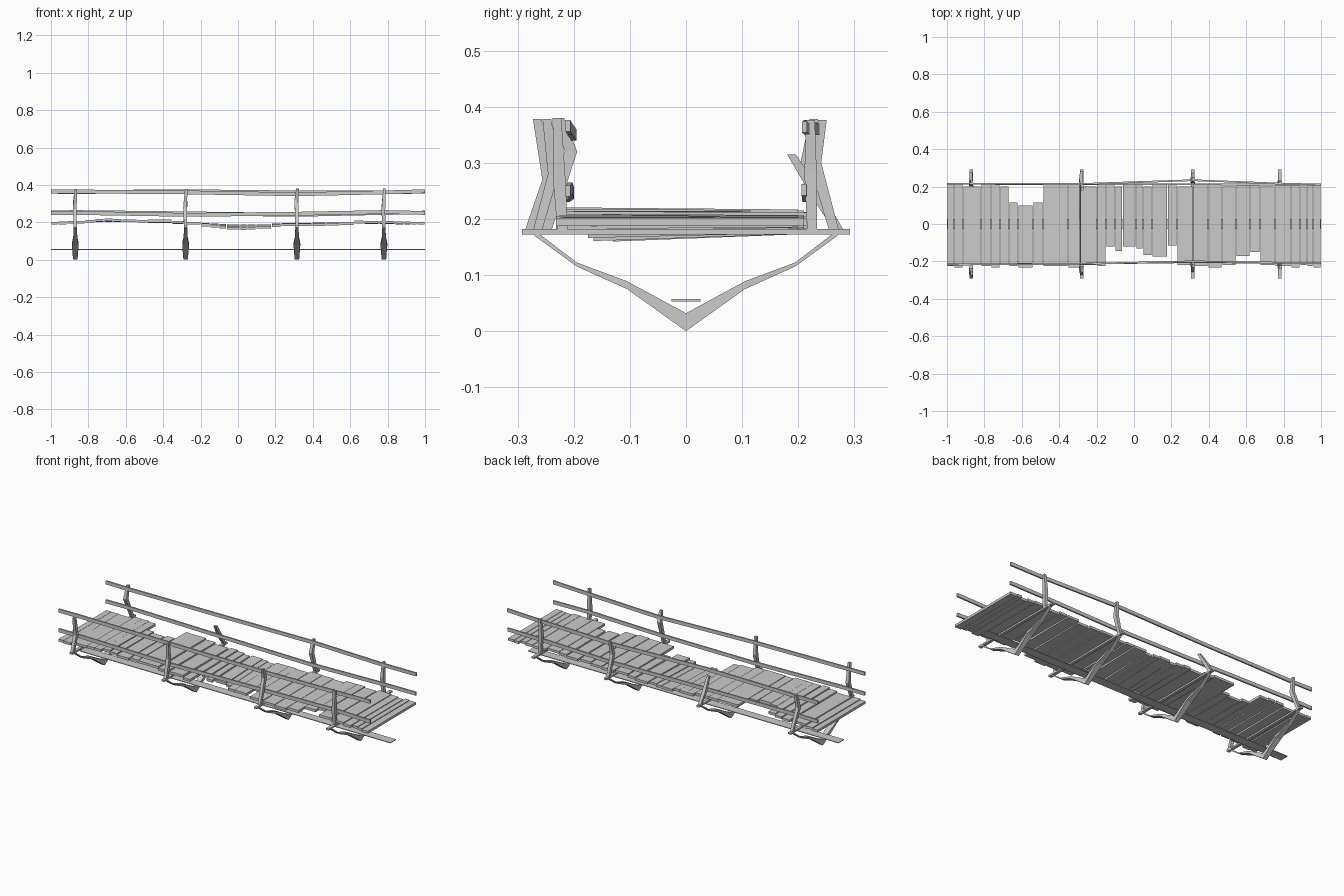
import bpy
from mathutils import Vector


def loft(name, axis, sections):
    """Rectangular loft; section = (x, y, z, size_a, size_b) across the axis."""
    a, b = [i for i in range(3) if i != axis]
    verts, faces = [], []
    for s in sections:
        for sa, sb in ((-1, -1), (1, -1), (1, 1), (-1, 1)):
            p = Vector(s[:3])
            p[a] += sa * s[3] / 2
            p[b] += sb * s[4] / 2
            verts.append(p)
    n = len(sections)
    for i in range(n - 1):
        for k in range(4):
            j = (k + 1) % 4
            faces.append((4 * i + k, 4 * i + j, 4 * i + 4 + j, 4 * i + 4 + k))
    faces += [(3, 2, 1, 0), tuple(range(4 * n - 4, 4 * n))]
    if axis == 1:
        faces = [f[::-1] for f in faces]
    me = bpy.data.meshes.new(name)
    me.from_pydata(verts, [], faces)
    ob = bpy.data.objects.new(name, me)
    bpy.context.collection.objects.link(ob)
    return ob


def interp(table, x):
    for (x0, v0), (x1, v1) in zip(table, table[1:]):
        if x <= x1:
            return v0 + (v1 - v0) * (x - x0) / (x1 - x0)
    return table[-1][1]


# deck planks: uneven widths, broken ends, sagging middle
edges = [-1, -.963, -.914, -.818, -.765, -.717, -.668, -.62, -.54, -.487, -.353,
         -.289, -.198, -.15, -.102, -.062, .011, .048, .096, .179, .23, .316,
         .396, .471, .545, .62, .674, .754, .84, .888, .925, .957, 1]
cut_back = {6: .115, 7: .10, 8: .115}
cut_front = {13: -.12, 14: -.145, 15: -.12, 16: -.13, 17: -.165, 18: -.175,
             19: -.115, 24: -.17, 25: -.15}
front_z = [(-1, .194), (-.85, .2), (-.7, .214), (-.55, .206), (-.4, .207), (-.25, .196),
           (-.1, .176), (0, .165), (.1, .168), (.25, .188), (.4, .186), (.55, .19),
           (.65, .202), (.8, .2), (1, .194)]
back_z = [(-1, .194), (-.7, .21), (-.4, .204), (-.1, .185), (0, .18), (.1, .18),
          (.25, .188), (.55, .193), (.65, .2), (1, .194)]
for i, (x0, x1) in enumerate(zip(edges, edges[1:])):
    x, w = (x0 + x1) / 2, x1 - x0 - .004
    zf, zb = interp(front_z, x), interp(back_z, x)
    y0 = cut_front.get(i, (-.225, -.232, -.22)[i % 3])
    y1 = cut_back.get(i, (.215, .21, .2)[i % 3])
    t = (y0 + .225) / .44 * .3
    loft("deck_plank", 1, [(x, y0, zf + t * (zb - zf), w, .014), (x, y1, zb, w, .014)])

# handrails on both sides
X = (-1, -.87, -.28, .315, .78, 1)
rails = {
    "front_top_rail": ((-.218, -.216, -.213, -.2, -.207, -.21), (.365, .365, .36, .35, .36, .366)),
    "front_lower_rail": ((-.216, -.216, -.212, -.204, -.207, -.21), (.25, .25, .24, .246, .255, .25)),
    "back_top_rail": ((.216, .215, .214, .234, .216, .211), (.363, .362, .366, .36, .36, .364)),
    "back_lower_rail": ((.215, .215, .212, .212, .211, .21), (.253, .255, .248, .24, .25, .252)),
}
for name, (ys, zs) in rails.items():
    loft(name, 0, [(x, y, z, .009, .02) for x, y, z in zip(X, ys, zs)])

# keel strip under the deck
loft("keel_strip", 0, [(-1, 0, .055, .052, .004), (1, 0, .055, .052, .004)])

# supports: crossbeam, V-shaped brace and crooked posts
PX = (-.87, -.28, .315, .78)
front_posts = [
    [(-.28, .175), (-.245, .27), (-.265, .378)],
    [(-.265, .175), (-.235, .28), (-.248, .378)],
    [(-.25, .175), (-.205, .32), (-.225, .38)],
    [(-.22, .175), (-.225, .26), (-.23, .38)],
]
back_posts = [
    [(.27, .175), (.215, .3), (.228, .378)],
    [(.275, .175), (.235, .24), (.188, .315)],
    [(.265, .175), (.23, .3), (.243, .376)],
    [(.225, .175), (.222, .28), (.222, .376)],
]
half = [(.27, .175, .016, .01), (.195, .119, .022, .007),
        (.105, .082, .036, .014), (0, .016, .024, .032)]
for i, x in enumerate(PX):
    loft("crossbeam", 1, [(x, -.292, .177, .018, .01), (x, .292, .177, .018, .01)])
    path = [(x, -y, z, w, h) for y, z, w, h in half] + \
           [(x, y, z, w, h) for y, z, w, h in half[-2::-1]]
    loft("under_brace", 1, path)
    for name, prof in (("front_post", front_posts[i]), ("back_post", back_posts[i])):
        widths = (.016, .02, .014)
        loft(name, 2, [(x + d, y, z, w, w * 1.1)
                       for (y, z), w, d in zip(prof, widths, (0, -.003, .003))])
